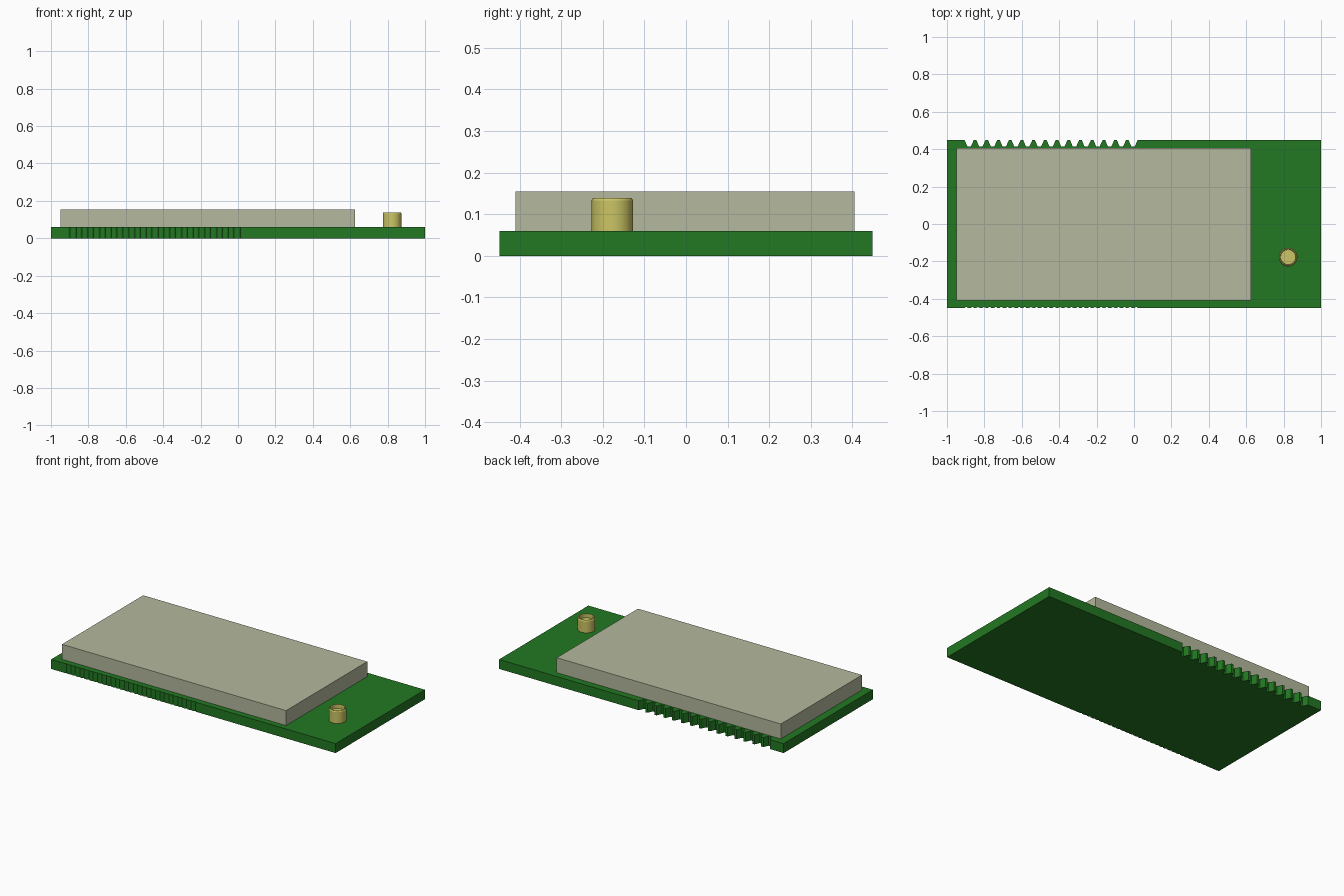
import bpy, bmesh, math

cube = bpy.data.objects.get("Cube")
if cube:
    bpy.data.objects.remove(cube, do_unlink=True)


def material(name, rgb):
    m = bpy.data.materials.new(name)
    m.use_nodes = True
    m.diffuse_color = (*rgb, 1)
    bsdf = m.node_tree.nodes["Principled BSDF"]
    bsdf.inputs["Base Color"].default_value = (*rgb, 1)
    bsdf.inputs["Roughness"].default_value = 0.6
    return m


board_green = material("board green", (0.016, 0.185, 0.016))
shield_grey = material("shield grey", (0.46, 0.48, 0.34))
brass = material("brass", (0.6, 0.56, 0.13))


def make_object(name, bm, mat):
    bmesh.ops.recalc_face_normals(bm, faces=bm.faces)
    mesh = bpy.data.meshes.new(name)
    bm.to_mesh(mesh)
    bm.free()
    mesh.materials.append(mat)
    obj = bpy.data.objects.new(name, mesh)
    bpy.context.collection.objects.link(obj)
    return obj


def extrude_outline(name, points, z0, z1, mat):
    bm = bmesh.new()
    face = bm.faces.new([bm.verts.new((x, y, z0)) for x, y in points])
    top = bmesh.ops.extrude_face_region(bm, geom=[face])["geom"]
    verts = [g for g in top if isinstance(g, bmesh.types.BMVert)]
    bmesh.ops.translate(bm, verts=verts, vec=(0, 0, z1 - z0))
    return make_object(name, bm, mat)


# Circuit board: row of solder notches at the back, fine grooves at the front
HALF_Y, THICK, PITCH, COUNT = 0.448, 0.06, 0.0626, 15
starts = [-0.905 + PITCH * i for i in range(COUNT)]
outline = [(-1, -HALF_Y)]
for x in starts:
    for offset in (0, 0.033):
        a = x + offset
        outline += [(a, -HALF_Y), (a + 0.008, -HALF_Y + 0.005), (a + 0.016, -HALF_Y)]
outline += [(1, -HALF_Y), (1, HALF_Y)]
for x in reversed(starts):
    outline += [(x + 0.048, HALF_Y), (x + 0.033, HALF_Y - 0.033),
                (x + 0.014, HALF_Y - 0.033), (x, HALF_Y)]
outline.append((-1, HALF_Y))
extrude_outline("circuit_board", outline, 0, THICK, board_green)

# Metal shield over the electronics
shield = [(-0.95, -0.41), (0.625, -0.41), (0.625, 0.405), (-0.95, 0.405)]
extrude_outline("shield_can", shield, THICK, 0.155, shield_grey)

# Round antenna socket: lathed profile with a softened rim and recessed cup
profile = [(0.05, THICK), (0.05, 0.133), (0.046, 0.139), (0.042, 0.139),
           (0.04, 0.136), (0.04, 0.115)]
SIDES = 32
bm = bmesh.new()
rings = []
for r, z in profile:
    rings.append([bm.verts.new((r * math.cos(math.tau * i / SIDES),
                                r * math.sin(math.tau * i / SIDES), z))
                  for i in range(SIDES)])
for low, high in zip(rings, rings[1:]):
    for i in range(SIDES):
        j = (i + 1) % SIDES
        bm.faces.new((low[i], low[j], high[j], high[i]))
bm.faces.new(rings[0])
bm.faces.new(rings[-1])
socket = make_object("antenna_socket", bm, brass)
socket.location = (0.824, -0.177, 0)
bpy.ops.object.select_all(action="DESELECT")
socket.select_set(True)
bpy.context.view_layer.objects.active = socket
bpy.ops.object.shade_smooth_by_angle(angle=math.radians(30))
